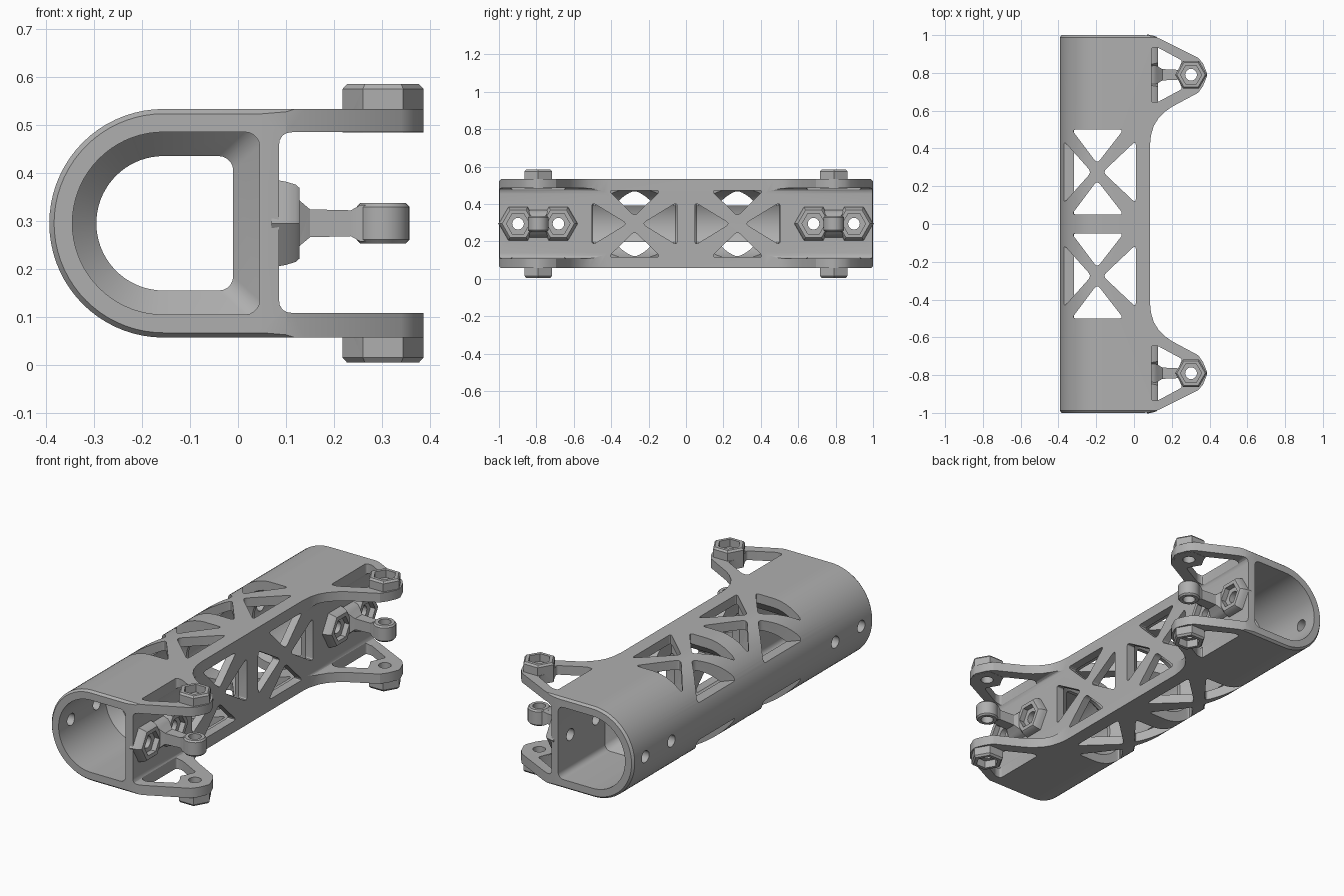
import bpy, bmesh
from math import sin, cos, pi
from mathutils import Vector

if "Cube" in bpy.data.objects:
    bpy.data.objects.remove(bpy.data.objects["Cube"], do_unlink=True)

ZC = 0.295          # height of the tube axis
EAR_X, EAR_Y = 0.302, 0.79

grey = bpy.data.materials.new("plain grey")
grey.use_nodes = True
grey.diffuse_color = (0.43, 0.43, 0.43, 1)
grey.node_tree.nodes["Principled BSDF"].inputs["Base Color"].default_value = (0.43, 0.43, 0.43, 1)


def loft(name, axis, sections):
    """Closed solid through sections [(position, points)] along an axis."""
    place = {"X": lambda h, a, b: (h, a, b),
             "Y": lambda h, a, b: (a, h, b),
             "Z": lambda h, a, b: (a, b, h)}[axis]
    bm = bmesh.new()
    rings = [[bm.verts.new(place(h, *p)) for p in pts] for h, pts in sections]
    for r, s in zip(rings, rings[1:]):
        for i in range(len(r)):
            j = (i + 1) % len(r)
            bm.faces.new((r[i], r[j], s[j], s[i]))
    bm.faces.new(rings[0])
    bm.faces.new(rings[-1])
    bmesh.ops.recalc_face_normals(bm, faces=bm.faces)
    me = bpy.data.meshes.new(name)
    bm.to_mesh(me)
    bm.free()
    me.materials.append(grey)
    ob = bpy.data.objects.new(name, me)
    bpy.context.collection.objects.link(ob)
    return ob


def prism(name, axis, pts, lo, hi):
    return loft(name, axis, [(lo, pts), (hi, pts)])


def rounded(pts, r=0.025, n=4):
    """Polygon with softened corners."""
    pts = [Vector(p) for p in pts]
    out = []
    for i, p in enumerate(pts):
        a = p + (pts[i - 1] - p).normalized() * r
        b = p + (pts[(i + 1) % len(pts)] - p).normalized() * r
        for k in range(n + 1):
            t = k / n
            out.append(a * (1 - t) ** 2 + p * 2 * t * (1 - t) + b * t * t)
    return out


def ngon(cx, cy, r, n):
    return [(cx + r * cos(2 * pi * i / n), cy + r * sin(2 * pi * i / n)) for i in range(n)]


def rect(cy, hy, hz):
    return [(cy - hy, ZC - hz), (cy + hy, ZC - hz), (cy + hy, ZC + hz), (cy - hy, ZC + hz)]


def d_shape(r, right, corner=0.0):
    """Half round on the left, flat wall on the right."""
    pts = [(-0.155 + r * cos(pi / 2 + pi * i / 36), ZC + r * sin(pi / 2 + pi * i / 36))
           for i in range(37)]
    if not corner:
        return pts + [(right, ZC - r), (right, ZC + r)]
    for s in (-1, 1):
        for k in range(6):
            a = pi / 2 * (k / 5 if s < 0 else 1 - k / 5)
            pts.append((right - corner + corner * sin(a), ZC + s * (r - corner + corner * cos(a))))
    return pts


def combine(target, tool, operation):
    mod = target.modifiers.new("shape", "BOOLEAN")
    mod.operation, mod.solver, mod.object = operation, "EXACT", tool
    bpy.context.view_layer.objects.active = target
    bpy.ops.object.modifier_apply(modifier=mod.name)
    bpy.data.objects.remove(tool, do_unlink=True)


# Outer shell with chamfered ends, trimmed to the outline with four ears
R = 0.238
body = loft("tube_body", "Y", [(y, d_shape(r, 0.5)) for y, r in
            ((-1, R - 0.01), (-0.988, R), (0.988, R), (1, R - 0.01))])
half = [(0.085, 0.42), (0.09, 0.47), (0.105, 0.52), (0.13, 0.56), (0.165, 0.595), (0.2, 0.62),
        (0.34, 0.695), (0.365, 0.73), (0.386, 0.78), (0.386, 0.80), (0.365, 0.85), (0.34, 0.88),
        (0.14, 0.98), (0.1, 0.995), (0.05, 1.0), (0.02, 1.1), (-0.6, 1.1)]
outline = half + [(x, -y) for x, y in reversed(half)]
combine(body, prism("outline_trim", "Z", outline, -0.2, 0.9), "INTERSECT")

# Space between the upper and lower ears
slot = rounded([(0.085, 0.108), (0.6, 0.108), (0.6, 0.485), (0.085, 0.485)], 0.03)
combine(body, prism("ear_gap", "Y", slot, -1.2, 1.2), "DIFFERENCE")

# Hollow inside, narrowed at three sloped ribs
steps = [(1.2, 0), (0.61, 0), (0.56, 1), (0.54, 1), (0.5, 0), (0.055, 0), (0.01, 1)]
steps = [(-y, k) for y, k in steps] + [(y, k) for y, k in reversed(steps)]
combine(body, loft("hollow", "Y", [(y, d_shape(0.19 - 0.05 * k, 0.045 - 0.055 * k, 0.03))
                                   for y, k in steps]), "DIFFERENCE")

# Crossed truss windows: (u, v) triangles around each window centre
roof = [[(-0.33, 0.225), (-0.055, 0.225), (-0.195, 0.045)],
        [(-0.33, -0.225), (-0.055, -0.225), (-0.195, -0.045)],
        [(-0.372, 0.165), (-0.372, -0.165), (-0.225, 0)],
        [(0.01, 0.165), (0.01, -0.165), (-0.165, 0)]]
wall = [[(-0.14, 0.178), (0.14, 0.178), (0, 0.04)],
        [(-0.14, -0.178), (0.14, -0.178), (0, -0.04)],
        [(-0.228, 0.115), (-0.228, -0.115), (-0.04, 0)],
        [(0.228, 0.115), (0.228, -0.115), (0.04, 0)]]
for side in (-1, 1):
    yc = 0.275 * side
    for tri in roof:
        shape = rounded([(x, yc + v) for x, v in tri])
        for lo, hi in ((ZC + 0.098, 0.7), (-0.1, ZC - 0.098)):
            combine(body, prism("roof_window", "Z", shape, lo, hi), "DIFFERENCE")
    for tri in wall:
        shape = rounded([(yc + u, ZC + v) for u, v in tri])
        combine(body, prism("wall_window", "X", shape, 0.03, 0.15), "DIFFERENCE")

    # Triangular openings in the ears
    ear = [(0.092, 0.145), (0.125, 0.145), (0.255, 0.075), (0.225, 0), (0.255, -0.075),
           (0.125, -0.145), (0.092, -0.145)]
    shape = rounded([(x, side * EAR_Y + v) for x, v in ear], 0.012)
    for lo, hi in ((0.45, 0.7), (-0.1, 0.14)):
        combine(body, prism("ear_window", "Z", shape, lo, hi), "DIFFERENCE")

for side in (-1, 1):
    y = side * EAR_Y
    # Hexagonal bosses on the ears
    for flip in (-1, 1):
        rows = ((0.189, 0.084), (0.28, 0.084), (0.29, 0.075))
        boss = loft("ear_boss", "Z", [(ZC + flip * h, ngon(EAR_X, y, r, 6)) for h, r in rows])
        combine(body, boss, "UNION")

    # Hexagonal pads on the flat wall
    for dy in (-0.108, 0.108):
        pad = loft("wall_pad", "X", [(h, ngon(y + dy, ZC, r, 6)) for h, r in
                   ((0.07, 0.106), (0.1, 0.1), (0.12, 0.093), (0.128, 0.085))])
        combine(body, pad, "UNION")

    # Middle arm with a round eye
    arm = loft("middle_arm", "X", [(x, rect(y, hy, hz)) for x, hy, hz in
               ((0.07, 0.06, 0.08), (0.11, 0.052, 0.065), (0.125, 0.045, 0.05), (0.15, 0.03, 0.029),
                (0.235, 0.026, 0.027), (0.255, 0.035, 0.038), (0.3, 0.04, 0.038))])
    combine(body, arm, "UNION")
    eye = loft("arm_eye", "Z", [(ZC + h, ngon(EAR_X, y, r, 28)) for h, r in
               ((-0.042, 0.048), (-0.034, 0.055), (0.034, 0.055), (0.042, 0.048))])
    combine(body, eye, "UNION")

for side in (-1, 1):
    y = side * EAR_Y
    # Pin hole and hexagonal pockets through the ears
    combine(body, prism("pin_hole", "Z", ngon(EAR_X, y, 0.031, 24), -0.2, 0.9), "DIFFERENCE")
    for lo, hi in ((0.545, 0.7), (-0.1, 0.045)):
        combine(body, prism("pin_pocket", "Z", ngon(EAR_X, y, 0.056, 6), lo, hi), "DIFFERENCE")
    # Screw holes through both walls with hexagonal pockets
    for dy in (-0.108, 0.108):
        combine(body, prism("screw_hole", "X", ngon(y + dy, ZC, 0.031, 24), -0.6, 0.2), "DIFFERENCE")
        combine(body, prism("screw_pocket", "X", ngon(y + dy, ZC, 0.062, 6), 0.1, 0.2), "DIFFERENCE")

# Smooth curves, sharp edges
bpy.ops.object.select_all(action="DESELECT")
body.select_set(True)
bpy.context.view_layer.objects.active = body
bpy.ops.object.shade_smooth_by_angle(angle=pi / 7)
